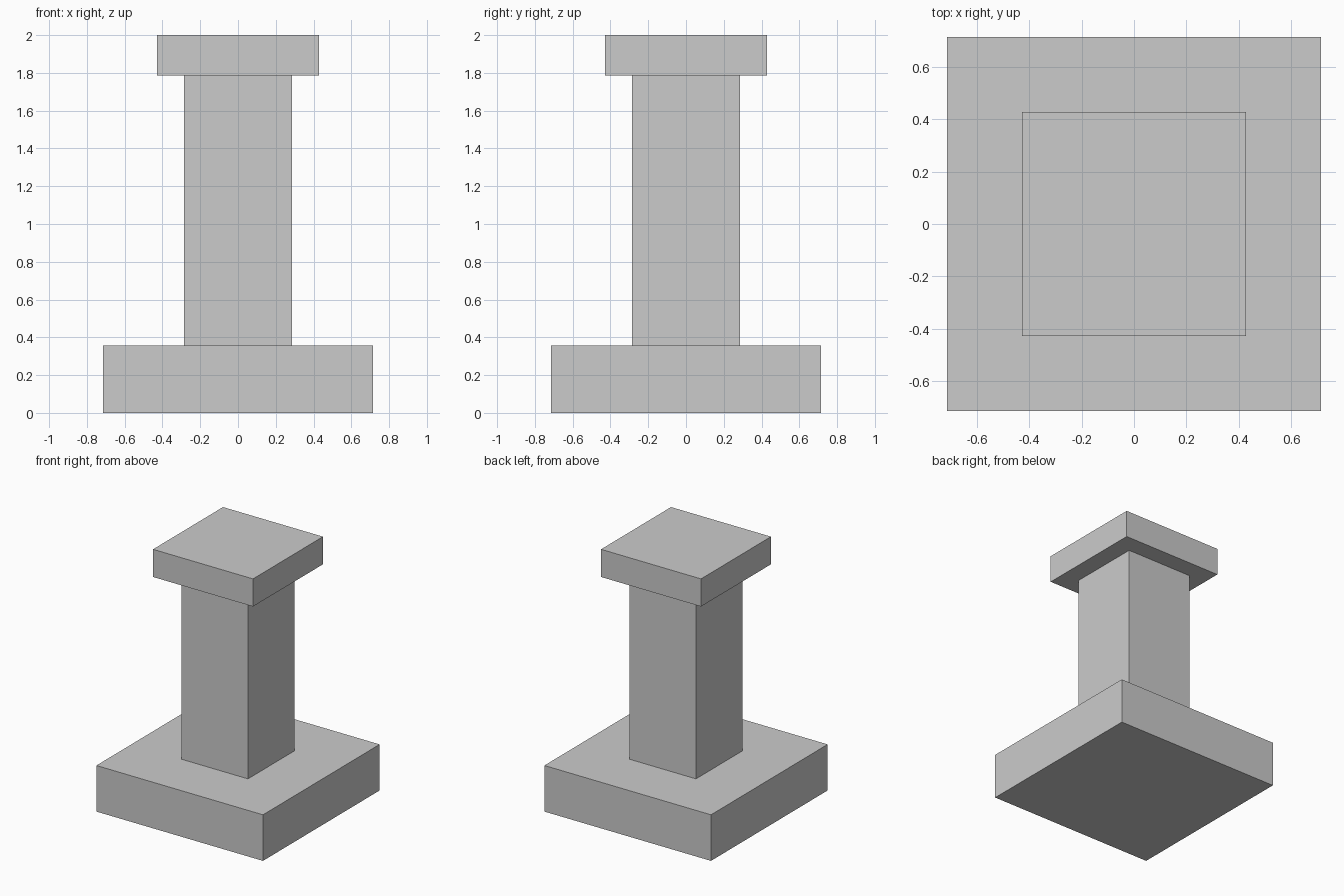
import bpy

# Remove the default cube
cube = bpy.data.objects.get("Cube")
if cube:
    bpy.data.objects.remove(cube, do_unlink=True)

# Plain grey stone
stone = bpy.data.materials.new("grey_stone")
stone.use_nodes = True
colour = (0.6, 0.6, 0.6, 1)
stone.diffuse_color = colour
stone.node_tree.nodes["Principled BSDF"].inputs["Base Color"].default_value = colour

UNIT = 1 / 7  # the column is 14 units tall


def square_block(name, width, bottom, height):
    """Square block centred on the z axis, measured in units."""
    bpy.ops.mesh.primitive_cube_add(size=1, location=(0, 0, (bottom + height / 2) * UNIT))
    block = bpy.context.object
    block.name = name
    block.scale = (width * UNIT, width * UNIT, height * UNIT)
    bpy.ops.object.transform_apply(location=False, rotation=False, scale=True)
    block.data.materials.append(stone)


# Stack base, shaft and cap
level = 0
for name, width, height in (("base", 10, 2.5), ("shaft", 4, 10), ("cap", 6, 1.5)):
    square_block(name, width, level, height)
    level += height
